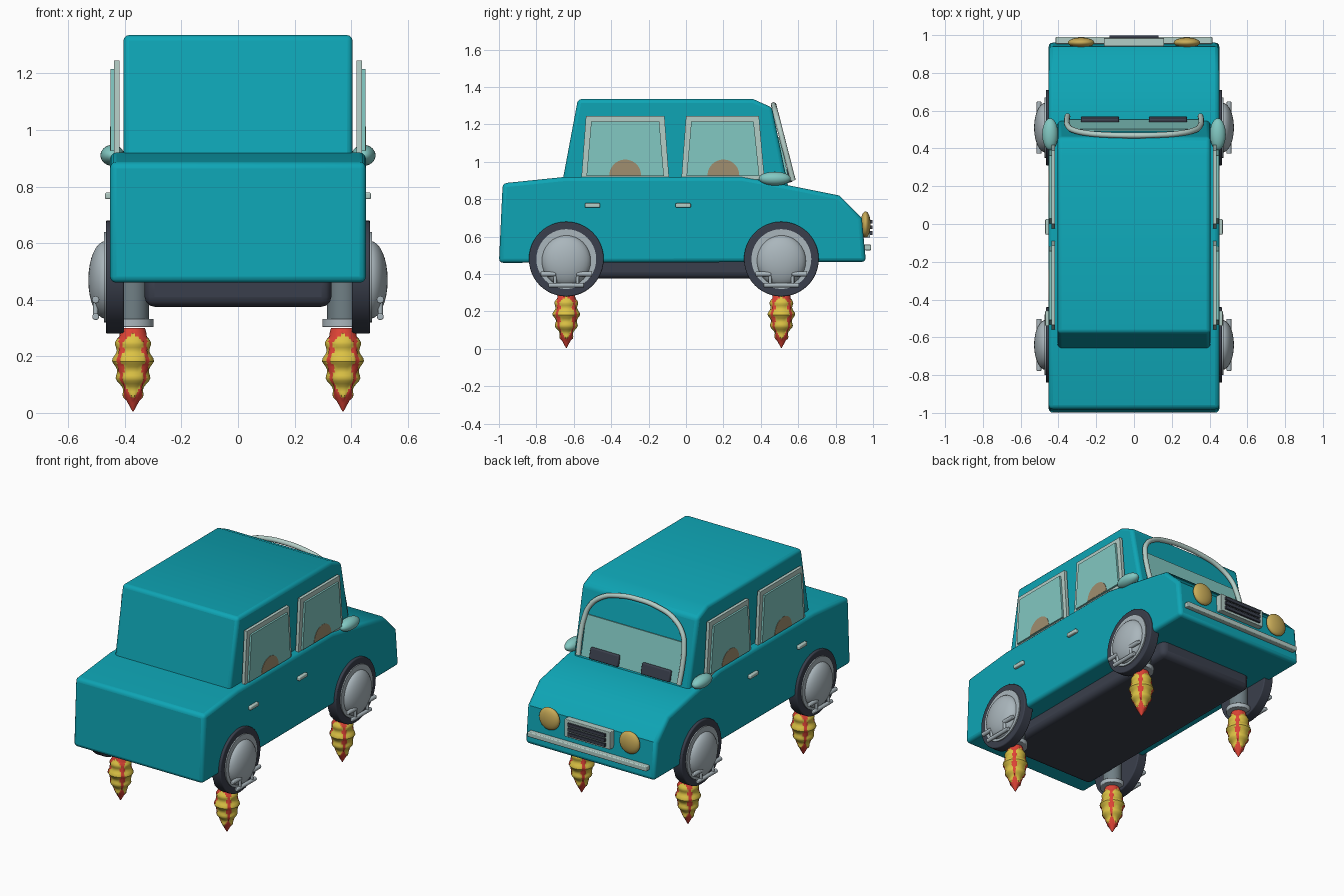
import bpy, bmesh, math
from mathutils import Vector, Matrix

if "Cube" in bpy.data.objects:
    bpy.data.objects.remove(bpy.data.objects["Cube"], do_unlink=True)


def material(name, code):
    rgb = [int(code[i:i + 2], 16) / 255 for i in (0, 2, 4)]
    col = [c / 12.92 if c <= 0.04045 else ((c + 0.055) / 1.055) ** 2.4 for c in rgb] + [1]
    m = bpy.data.materials.new(name)
    m.use_nodes = True
    m.diffuse_color = col
    m.node_tree.nodes["Principled BSDF"].inputs["Base Color"].default_value = col
    return m


TEAL = material("teal paint", "0ea5b5")
GLASS = material("pale glass", "82c8c2")
TRIM = material("pale trim", "b4cdc6")
DARK = material("dark rubber", "3a3f4c")
SILVER = material("silver", "aab6bc")
STEEL = material("steel", "718086")
GOLD = material("gold lamp", "c8ab58")
RED = material("flame red", "e04436")
YELLOW = material("flame yellow", "dcc244")
TAN = material("tan seat", "a08f70")


def finish(name, bm, mats, bevel=0, smooth=True, angle=35):
    """Turn a bmesh into an object with materials, bevel and shading."""
    bmesh.ops.recalc_face_normals(bm, faces=bm.faces)
    me = bpy.data.meshes.new(name)
    bm.to_mesh(me)
    bm.free()
    for m in mats:
        me.materials.append(m)
    ob = bpy.data.objects.new(name, me)
    bpy.context.collection.objects.link(ob)
    if bevel:
        mod = ob.modifiers.new("bevel", "BEVEL")
        mod.width, mod.segments, mod.limit_method = bevel, 3, "ANGLE"
        mod.angle_limit = math.radians(50)
    if smooth:
        bpy.ops.object.select_all(action="DESELECT")
        ob.select_set(True)
        bpy.context.view_layer.objects.active = ob
        bpy.ops.object.shade_smooth_by_angle(angle=math.radians(angle))
    return ob


def slab(name, pts, x0, x1, mat, bevel=0):
    """Extrude a (y, z) outline from x0 to x1."""
    bm = bmesh.new()
    f = bm.faces.new([bm.verts.new((x0, y, z)) for y, z in pts])
    ext = bmesh.ops.extrude_face_region(bm, geom=[f])["geom"]
    bmesh.ops.translate(bm, vec=(x1 - x0, 0, 0),
                        verts=[v for v in ext if isinstance(v, bmesh.types.BMVert)])
    return finish(name, bm, [mat], bevel)


def box(name, centre, size, mat, bevel=0, tilt=0):
    bm = bmesh.new()
    bmesh.ops.create_cube(bm, size=1, matrix=Matrix.Translation(centre)
                          @ Matrix.Rotation(tilt, 4, "X") @ Matrix.Diagonal((*size, 1)))
    return finish(name, bm, [mat], bevel)


def ball(name, centre, radii, mat):
    bm = bmesh.new()
    bmesh.ops.create_uvsphere(bm, u_segments=32, v_segments=16, radius=1,
                              matrix=Matrix.Translation(centre) @ Matrix.Diagonal((*radii, 1)))
    return finish(name, bm, [mat], angle=60)


def rod(name, a, b, r, mat, bevel=0, sides=40):
    a, b = Vector(a), Vector(b)
    rot = (b - a).to_track_quat("Z", "Y").to_matrix().to_4x4()
    bm = bmesh.new()
    bmesh.ops.create_cone(bm, cap_ends=True, segments=sides, radius1=r, radius2=r,
                          depth=(b - a).length, matrix=Matrix.Translation((a + b) / 2) @ rot)
    return finish(name, bm, [mat], bevel)


def window_frame(name, outer, inner, x0, x1, mat):
    """Ring between two outlines, thickened along x."""
    bm = bmesh.new()
    rings = [[bm.verts.new((x, y, z)) for y, z in pts]
             for x, pts in ((x0, outer), (x1, outer), (x1, inner), (x0, inner))]
    for k in range(4):
        for i in range(4):
            a, b, j = rings[k], rings[(k + 1) % 4], (i + 1) % 4
            bm.faces.new((a[i], a[j], b[j], b[i]))
    return finish(name, bm, [mat])


def flame(name, x, y):
    """Red lathe with wavy yellow tongues on its four sides."""
    z_top, z_low, rows, segs = 0.30, 0.005, 30, 48
    profile = [(0.005, 0.002), (0.06, 0.032), (0.12, 0.055), (0.185, 0.069),
               (0.24, 0.06), (0.301, 0.042)]
    bumps = [(0.045, 0), (0.09, 0.68), (0.12, 0.72), (0.15, 0.50), (0.185, 0.68),
             (0.22, 0.55), (0.25, 0.68), (0.285, 0)]

    def lookup(table, z):
        for (z0, a), (z1, b) in zip(table, table[1:]):
            if z0 <= z <= z1:
                return a + (b - a) * (z - z0) / (z1 - z0)
        return 0

    def off_axis(t):
        return abs((t + math.pi / 4) % (math.pi / 2) - math.pi / 4)

    bm, rings, zs = bmesh.new(), [], []
    for i in range(rows + 1):
        z = z_low + (z_top - z_low) * i / rows
        ring = []
        for s in range(segs):
            t = 2 * math.pi * s / segs
            r = lookup(profile, z)
            if off_axis(t) < lookup(bumps, z):
                r += 0.006 * math.cos(2 * math.pi * (z - 0.185) / 0.065)
            ring.append(bm.verts.new((x + r * math.cos(t), y + r * math.sin(t), z)))
        rings.append(ring)
        zs.append(z)
    for i in range(rows):
        for s in range(segs):
            j = (s + 1) % segs
            f = bm.faces.new((rings[i][s], rings[i][j], rings[i + 1][j], rings[i + 1][s]))
            t = 2 * math.pi * (s + 0.5) / segs
            f.material_index = int(off_axis(t) < lookup(bumps, (zs[i] + zs[i + 1]) / 2))
    bm.faces.new(rings[0])
    bm.faces.new(rings[-1])
    return finish(name, bm, [RED, YELLOW])


# Body shell, cabin and underside
slab("body", [(-1, 0.46), (-0.98, 0.885), (-0.64, 0.92), (0.3, 0.92), (0.58, 0.868),
              (0.82, 0.82), (0.94, 0.70), (0.962, 0.465)], -0.452, 0.452, TEAL, 0.022)
slab("cabin", [(-0.665, 0.87), (-0.578, 1.335), (0.36, 1.335), (0.46, 1.29),
               (0.55, 0.85)], -0.405, 0.405, TEAL, 0.02)
box("underside", (0, -0.07, 0.44), (0.66, 1.46, 0.13), DARK, 0.035)

# Windscreen arch, glass and dash vents
TILT = math.atan2(0.105, 0.41)
half = [(0.352, 0), (0.356, 0.25), (0.35, 0.5), (0.325, 0.7), (0.25, 0.87), (0.13, 0.96)]
path = half + [(0, 0.985)] + [(-x, s) for x, s in reversed(half)]
curve = bpy.data.curves.new("windscreen_arch", "CURVE")
curve.dimensions, curve.bevel_depth, curve.use_fill_caps = "3D", 0.015, True
spline = curve.splines.new("BEZIER")
spline.bezier_points.add(len(path) - 1)
for p, (x, s) in zip(spline.bezier_points, path):
    p.co = (x, 0.572 - 0.105 * s, 0.90 + 0.41 * s)
    p.handle_left_type = p.handle_right_type = "AUTO"
curve.materials.append(TRIM)
arch = bpy.data.objects.new("windscreen_arch", curve)
bpy.context.collection.objects.link(arch)
box("windscreen_glass", (0, 0.522, 1.01), (0.69, 0.012, 0.25), GLASS, tilt=TILT - 0.04)
for side, s in (("left", 1), ("right", -1)):
    box(side + "_dash_vent", (s * 0.18, 0.552, 0.925), (0.2, 0.024, 0.07), DARK, 0.008, TILT)

# Nose: bumper, grille and lamps
box("bumper", (0, 0.972, 0.542), (0.83, 0.036, 0.03), TRIM, 0.005)
box("grille_plate", (0, 0.963, 0.65), (0.32, 0.044, 0.11), TRIM, 0.004)
for i in range(3):
    box(f"grille_bar_{i + 1}", (0, 0.986, 0.62 + 0.03 * i), (0.26, 0.022, 0.02), DARK)

for side, s in (("left", 1), ("right", -1)):
    ball(side + "_headlamp", (s * 0.28, 0.96, 0.665), (0.07, 0.027, 0.07), GOLD)
    ball(side + "_mirror", (s * 0.444, 0.475, 0.91), (0.042, 0.085, 0.037), GLASS)

    # Side windows with frames, panes and seat tops
    for end, y0, y1, y2, y3, seat in (("rear", -0.56, -0.535, -0.115, -0.09, -0.325),
                                      ("fore", -0.025, 0.0, 0.39, 0.42, 0.2)):
        label = f"{side}_{end}_"
        outer = [(y0, 0.905), (y1, 1.245), (y2, 1.245), (y3, 0.905)]
        inner = [(y0 + 0.028, 0.925), (y1 + 0.028, 1.215), (y2 - 0.028, 1.215), (y3 - 0.028, 0.925)]
        window_frame(label + "window_frame", outer, inner, s * 0.418, s * 0.438, TRIM)
        slab(label + "window_pane", inner, s * 0.436, s * 0.45, GLASS)
        disc = [(seat + 0.085 * math.cos(a), 0.927 + 0.085 * math.sin(a))
                for a in (math.pi * k / 20 for k in range(21))]
        slab(label + "seat_top", disc, s * 0.449, s * 0.452, TAN)

    for end, y in (("rear", -0.5), ("fore", -0.015)):
        box(f"{side}_{end}_door_handle", (s * 0.457, y, 0.767), (0.026, 0.082, 0.024), TRIM, 0.006)

    # Wheels, hubcaps, thrusters and flames
    for end, y in (("rear", -0.64), ("fore", 0.51)):
        label, zc = f"{side}_{end}_", 0.48
        rod(label + "tyre", (s * 0.403, y, zc), (s * 0.467, y, zc), 0.2, DARK, 0.006, 48)
        rod(label + "rim", (s * 0.44, y, zc), (s * 0.474, y, zc), 0.16, SILVER)
        ball(label + "hubcap", (s * 0.468, y, zc - 0.01), (0.061, 0.132, 0.137), SILVER)
        for k in (-1, 1):
            rod(f"{label}hub_bar_{'fore' if k > 0 else 'rear'}", (s * 0.503, y + k * 0.055, 0.4),
                (s * 0.503, y + k * 0.138, 0.4), 0.013, SILVER, 0.004, 16)
            rod(f"{label}hub_strut_{'fore' if k > 0 else 'rear'}", (s * 0.503, y + k * 0.06, 0.4),
                (s * 0.503, y + k * 0.06, 0.34), 0.009, SILVER, 0, 12)
        rod(label + "hub_lower_bar", (s * 0.503, y - 0.095, 0.34),
            (s * 0.503, y + 0.095, 0.34), 0.012, SILVER, 0.004, 16)
        rod(label + "thruster", (s * 0.371, y, 0.32), (s * 0.371, y, 0.48), 0.056, STEEL)
        rod(label + "thruster_ring", (s * 0.371, y, 0.303), (s * 0.371, y, 0.332),
            0.073, SILVER, 0.004)
        flame(label + "flame", s * 0.371, y)
